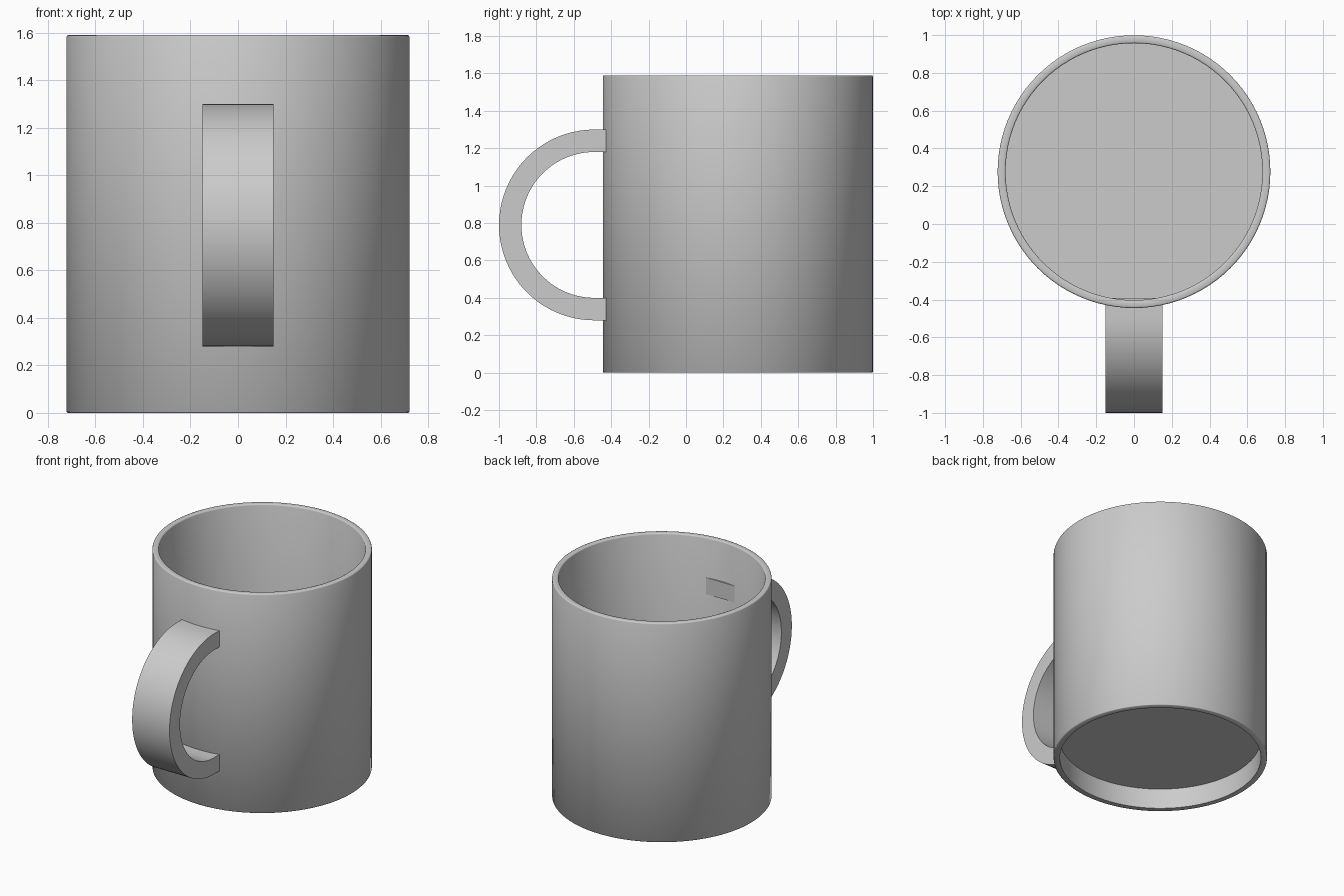
import bpy, bmesh, math

if "Cube" in bpy.data.objects:
    bpy.data.objects.remove(bpy.data.objects["Cube"])

CENTRE_Y = 0.277
OUTER, INNER, HEIGHT = 0.722, 0.68, 1.59

grey = bpy.data.materials.new("ceramic grey")
grey.diffuse_color = (0.6, 0.6, 0.6, 1)
grey.use_nodes = True
grey.node_tree.nodes["Principled BSDF"].inputs["Base Color"].default_value = grey.diffuse_color


def finish(name, bm, location):
    bmesh.ops.recalc_face_normals(bm, faces=bm.faces)
    mesh = bpy.data.meshes.new(name)
    bm.to_mesh(mesh)
    bm.free()
    mesh.materials.append(grey)
    obj = bpy.data.objects.new(name, mesh)
    obj.location = location
    bpy.context.collection.objects.link(obj)
    bpy.ops.object.select_all(action='DESELECT')
    obj.select_set(True)
    bpy.context.view_layer.objects.active = obj
    bpy.ops.object.shade_smooth_by_angle(angle=math.radians(50))
    return obj


def lathe(name, profile, location, steps=96):
    """Revolve an (r, z) profile that starts and ends on the axis."""
    bm = bmesh.new()
    verts = [bm.verts.new((r, 0, z)) for r, z in profile]
    edges = [bm.edges.new(pair) for pair in zip(verts, verts[1:])]
    bmesh.ops.spin(bm, geom=verts + edges, cent=(0, 0, 0), axis=(0, 0, 1),
                   angle=math.tau, steps=steps)
    bmesh.ops.remove_doubles(bm, verts=bm.verts, dist=1e-5)
    return finish(name, bm, location)


# Mug body: recessed foot, straight wall, softened rim, deep interior
b = 0.008
lathe("mug_body", [
    (0, 0.15), (INNER, 0.15), (INNER, 0), (OUTER - b / 2, 0), (OUTER, b / 2),
    (OUTER, HEIGHT - b), (OUTER - b * 0.3, HEIGHT - b * 0.3), (OUTER - b, HEIGHT),
    (INNER + b, HEIGHT), (INNER + b * 0.3, HEIGHT - b * 0.3), (INNER, HEIGHT - b),
    (INNER, 0.19), (0, 0.19)], (0, CENTRE_Y, 0))

# Handle: flat strap bent into a half ring, its ends passing through the wall
R_OUT, R_IN, HALF_WIDTH = 0.51, 0.39, 0.15
ARC_Y, ARC_Z, END_Y, STEPS = -0.49, 0.79, -0.393, 40
stations = [(END_Y - ARC_Y, R_OUT, R_IN, 1)]
path = [((END_Y - ARC_Y, R_OUT), (END_Y - ARC_Y, R_IN))]
for i in range(STEPS + 1):
    a = math.pi * i / STEPS
    path.append(tuple((-r * math.sin(a), r * math.cos(a)) for r in (R_OUT, R_IN)))
path.append(((END_Y - ARC_Y, -R_OUT), (END_Y - ARC_Y, -R_IN)))

bm = bmesh.new()
rings = []
for (yo, zo), (yi, zi) in path:
    rings.append([bm.verts.new(p) for p in (
        (-HALF_WIDTH, yo, zo), (HALF_WIDTH, yo, zo),
        (HALF_WIDTH, yi, zi), (-HALF_WIDTH, yi, zi))])
for r0, r1 in zip(rings, rings[1:]):
    for k in range(4):
        j = (k + 1) % 4
        bm.faces.new((r0[k], r0[j], r1[j], r1[k]))
bm.faces.new(rings[0])
bm.faces.new(rings[-1])
finish("handle", bm, (0, ARC_Y, ARC_Z))
